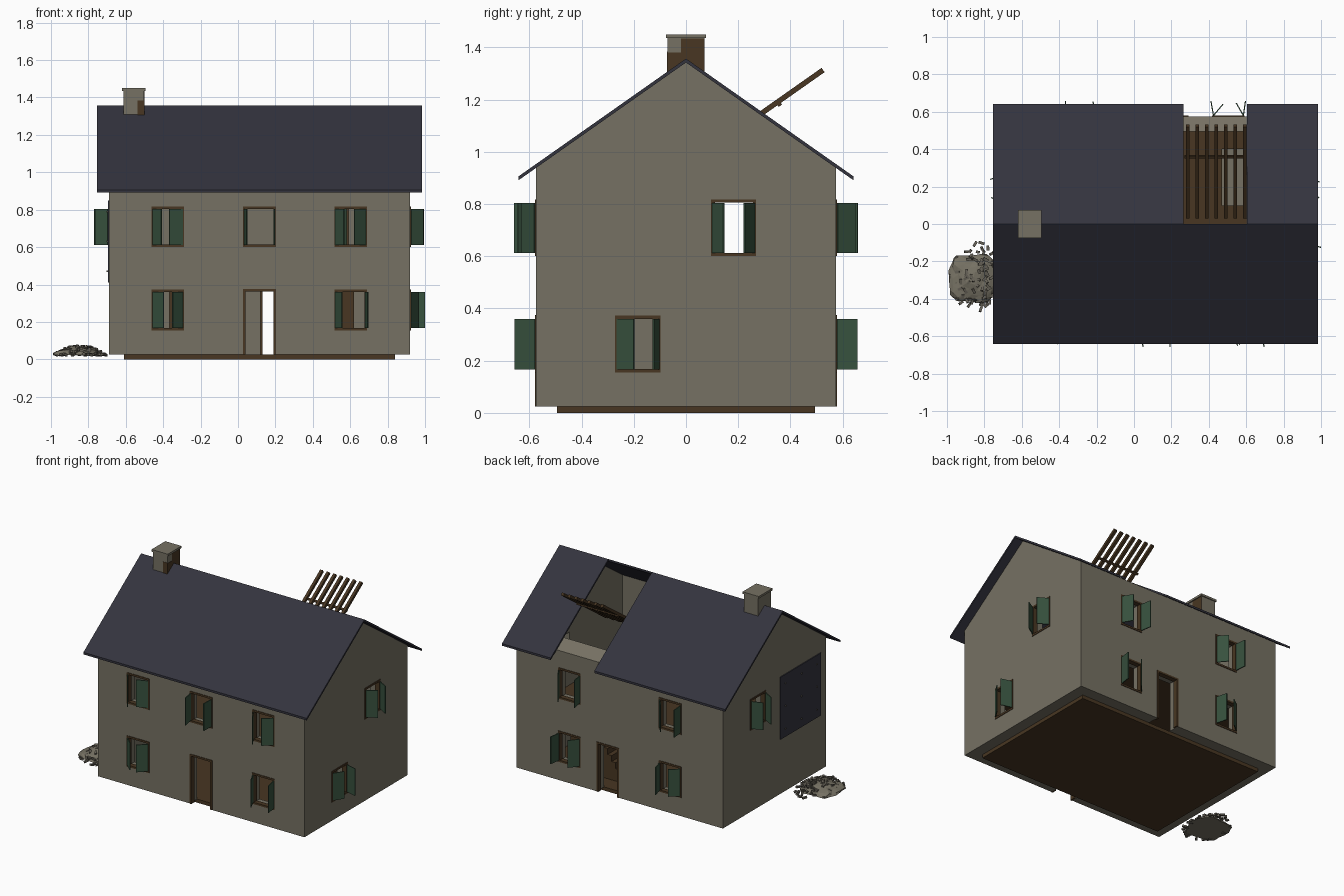
import bpy, bmesh, math, random
from mathutils import Matrix, Vector

random.seed(4)
cube = bpy.data.objects.get("Cube")
if cube:
    bpy.data.objects.remove(cube, do_unlink=True)


def material(name, rgb):
    m = bpy.data.materials.new(name)
    m.use_nodes = True
    m.diffuse_color = (*rgb, 1)
    bsdf = m.node_tree.nodes["Principled BSDF"]
    bsdf.inputs["Base Color"].default_value = (*rgb, 1)
    bsdf.inputs["Roughness"].default_value = 0.9
    return m


PLASTER = material("grey plaster", (0.180, 0.165, 0.125))
SLATE = material("dark slate", (0.034, 0.034, 0.048))
TIMBER = material("brown timber", (0.065, 0.037, 0.016))
GREEN = material("shutter green", (0.038, 0.082, 0.048))
STONE = material("broken stone", (0.130, 0.118, 0.094))


def finish(name, bm, mat):
    bmesh.ops.recalc_face_normals(bm, faces=bm.faces)
    mesh = bpy.data.meshes.new(name)
    bm.to_mesh(mesh)
    bm.free()
    mesh.materials.append(mat)
    obj = bpy.data.objects.new(name, mesh)
    bpy.context.collection.objects.link(obj)
    return obj


def add_box(bm, lo, hi, matrix=Matrix()):
    lo, hi = Vector(lo), Vector(hi)
    size = Matrix.Diagonal((*(hi - lo), 1))
    bmesh.ops.create_cube(bm, size=1, matrix=matrix @ Matrix.Translation((lo + hi) / 2) @ size)


def boxes(name, mat, spans, matrix=Matrix()):
    bm = bmesh.new()
    for lo, hi in spans:
        add_box(bm, lo, hi, matrix)
    return finish(name, bm, mat)


def extrude_x(name, mat, profile, x0, x1):
    bm = bmesh.new()
    face = bm.faces.new([bm.verts.new((x0, y, z)) for y, z in profile])
    new = bmesh.ops.extrude_face_region(bm, geom=[face])["geom"]
    bmesh.ops.translate(bm, vec=(x1 - x0, 0, 0),
                        verts=[v for v in new if isinstance(v, bmesh.types.BMVert)])
    return finish(name, bm, mat)


def cut(obj, cutter):
    cutter.hide_render = True
    cutter.hide_set(True)
    cutter.display_type = "WIRE"
    mod = obj.modifiers.new("cut", "BOOLEAN")
    mod.operation, mod.solver, mod.object = "DIFFERENCE", "EXACT", cutter


# Main walls: gabled solid, hollowed out
X0, X1, DEPTH, WALL = -0.69, 0.92, 0.575, 0.08
RIDGE, SLOPE = 1.342, 0.703
eave = RIDGE - SLOPE * DEPTH
walls = extrude_x("walls", PLASTER, [(-DEPTH, 0.025), (DEPTH, 0.025), (DEPTH, eave),
                                     (0, RIDGE), (-DEPTH, eave)], X0, X1)
inner = DEPTH - WALL
cut(walls, boxes("interior_cutter", PLASTER, [((X0 + WALL, -inner, -0.1), (X1 - WALL, inner, 2))]))

# Wall sides: turn about z and distance of the wall from the centre
SIDES = {"front": (0, DEPTH), "right": (90, X1), "back": (180, DEPTH), "left": (270, -X0)}
LOW, HIGH = 0.155, 0.6

# Windows: side, centre along the wall, sill height, opening angles of the two leaves
WINDOWS = [
    ("front", -0.375, HIGH, 54, 20), ("front", 0.115, HIGH, 80, 88), ("front", 0.602, HIGH, 56, 40),
    ("front", -0.375, LOW, 42, 45), ("front", 0.602, LOW, 65, 100),
    ("right", 0.182, HIGH, 57, 60), ("right", -0.185, LOW, 32, 75),
    ("back", -0.505, HIGH, 60, 100), ("back", 0.28, HIGH, 50, 95),
    ("back", -0.505, LOW, 98, 50), ("back", 0.28, LOW, 75, 40),
    ("left", -0.185, HIGH, 70, 62),
]
DOORS = [("front", 0.115), ("back", -0.205)]
HALF, RIM = 0.087, 0.013
openings = bmesh.new()


def opening(name, side, c, z0, z1, sill):
    """Cuts the wall and lines the hole with a timber frame."""
    turn, d = SIDES[side]
    rot = Matrix.Rotation(math.radians(turn), 4, "Z")
    a, b = c - HALF, c + HALF
    e = 0.001
    add_box(openings, (a + e, -d - 0.05, z0 + e), (b - e, -d + WALL + 0.05, z1 - e), rot)
    front, back = -d - 0.004, -d + 0.03
    spans = [((a, front, z0), (a + RIM, back, z1)), ((b - RIM, front, z0), (b, back, z1)),
             ((a + RIM, front, z1 - RIM), (b - RIM, back, z1))]
    if sill:
        spans.append(((a + RIM, front, z0), (b - RIM, back, z0 + RIM)))
    boxes(name + "_frame", TIMBER, spans, rot)
    return rot, d


for i, (side, c, z0, left, right) in enumerate(WINDOWS):
    name = f"{side}_window_{i}"
    rot, d = opening(name, side, c, z0, z0 + 0.218, True)
    for leaf, s, ang in (("a", -1, -left), ("b", 1, 180 + right)):
        hinge = rot @ Matrix.Translation((c + s * 0.08, -d - 0.005, z0))
        hinge = hinge @ Matrix.Rotation(math.radians(ang), 4, "Z")
        boxes(f"{name}_shutter_{leaf}", GREEN, [((0, -0.003, 0.012), (0.078, 0.003, 0.204))], hinge)

for side, c in DOORS:
    opening(side + "_door", side, c, 0.0251, 0.375, False)
# Doorways reach through the bottom of the wall
for side, c in DOORS:
    turn, d = SIDES[side]
    add_box(openings, (c - HALF + 0.002, -d - 0.04, -0.02), (c + HALF - 0.002, -d + WALL + 0.04, 0.2),
            Matrix.Rotation(math.radians(turn), 4, "Z"))
cutter = finish("openings_cutter", openings, PLASTER)
cut(walls, cutter)
walls.modifiers[-1].use_self = True

# Ground floor, upper floor with a stairwell, and the stairs
boxes("ground_floor", TIMBER, [((X0 + WALL, -inner, 0), (X1 - WALL, inner, 0.025))])
HX0, HX1, HY0, HY1, FZ0, FZ1 = 0.47, 0.62, 0.1, 0.4, 0.425, 0.445
boxes("upper_floor", TIMBER, [
    ((X0 + WALL, -inner, FZ0), (HX0, inner, FZ1)), ((HX1, -inner, FZ0), (X1 - WALL, inner, FZ1)),
    ((HX0, -inner, FZ0), (HX1, HY0, FZ1)), ((HX0, HY1, FZ0), (HX1, inner, FZ1))])
STEPS = 8
boxes("stairs", TIMBER, [((0.22 + 0.031 * k, HY0, 0.025), (0.22 + 0.031 * (k + 1), HY1 - 0.02, 0.07 + 0.042 * k))
                         for k in range(STEPS)] + [((HX0, HY0, 0.025), (HX1, HY1, 0.38))])
boxes("stair_landing", PLASTER, [((HX0, HY0, 0.38), (HX1, HY1, 0.386))])

# Roof slopes; the rear one has a missing strip
RX0, RX1, GAP0, GAP1 = -0.755, 0.985, 0.265, 0.605
OVER, THICK = 0.642, 0.015
drop = SLOPE * OVER


def slope(name, s, x0, x1):
    extrude_x(name, SLATE, [(0, RIDGE), (0, RIDGE + THICK), (s * OVER, RIDGE + THICK - drop),
                            (s * OVER, RIDGE - drop)], x0, x1)


slope("front_roof", -1, RX0, RX1)
slope("rear_roof_long", 1, RX0, GAP0)
slope("rear_roof_short", 1, GAP1, RX1)

# Loose rafters standing out of the gap, tied by battens
tilt = Matrix.Translation((0, 0.04, 0.96)) @ Matrix.Rotation(math.atan(SLOPE), 4, "X")
boxes("loose_rafters", TIMBER, [((0.277 + 0.051 * k, 0, 0), (0.297 + 0.051 * k, 0.6, 0.02)) for k in range(7)], tilt)
boxes("rafter_batten", TIMBER, [((0.27, 0.38, -0.008), (0.60, 0.395, 0))], tilt)

# Chimney with cap and bare patches where the plaster fell off
CX0, CX1, CY = -0.612, -0.502, 0.07
boxes("chimney", PLASTER, [((CX0, -CY, 1.22), (CX1, CY, 1.435))])
boxes("chimney_cap", PLASTER, [((CX0 - 0.008, -CY - 0.006, 1.435), (CX1 + 0.008, CY + 0.006, 1.45))])
boxes("chimney_bare_patch", TIMBER, [((CX1, -0.02, 1.25), (CX1 + 0.002, CY, 1.434)),
                                     ((CX1, -CY, 1.25), (CX1 + 0.002, -0.02, 1.38)),
                                     ((CX1 - 0.034, -CY - 0.002, 1.25), (CX1 + 0.002, -CY, 1.385))])

# Cover sheet on the left gable, pinned with studs
boxes("cover_sheet", SLATE, [((X0 - 0.006, -0.51, 0.41), (X0, -0.06, 0.85))])
boxes("sheet_studs", STONE, [((X0 - 0.012, y - 0.004, z - 0.004), (X0 - 0.006, y + 0.004, z + 0.004))
                             for y in (-0.46, -0.29, -0.11) for z in (0.47, 0.63, 0.79)])

# Rubble heap below the sheet
bm = bmesh.new()
bmesh.ops.create_icosphere(bm, subdivisions=3, radius=1)
for v in bm.verts:
    wobble = 1 + 0.12 * math.sin(5 * v.co.x + 2) * math.cos(4 * v.co.y) + random.uniform(-0.05, 0.05)
    v.co = (-0.86 + 0.135 * wobble * v.co.x, -0.29 + 0.135 * wobble * v.co.y,
            0.022 + max(v.co.z, 0) * 0.045 * wobble)
finish("rubble_heap", bm, PLASTER)

bm = bmesh.new()
for k in range(85):
    ang, r = random.uniform(0, math.tau), 0.17 * math.sqrt(random.random())
    x, y = -0.845 + 0.82 * r * math.cos(ang), -0.28 + 1.1 * r * math.sin(ang)
    z = 0.025 + 0.045 * max(0, 1 - (r / 0.14) ** 2) ** 0.5
    spin = Matrix.Rotation(random.uniform(0, math.tau), 4, "Z") @ Matrix.Rotation(random.uniform(-0.4, 0.4), 4, "Y")
    size = Vector((random.uniform(0.008, 0.016), 0.007, 0.006))
    add_box(bm, -size, size, Matrix.Translation((x, y, z)) @ spin)
finish("rubble_bricks", bm, STONE)
